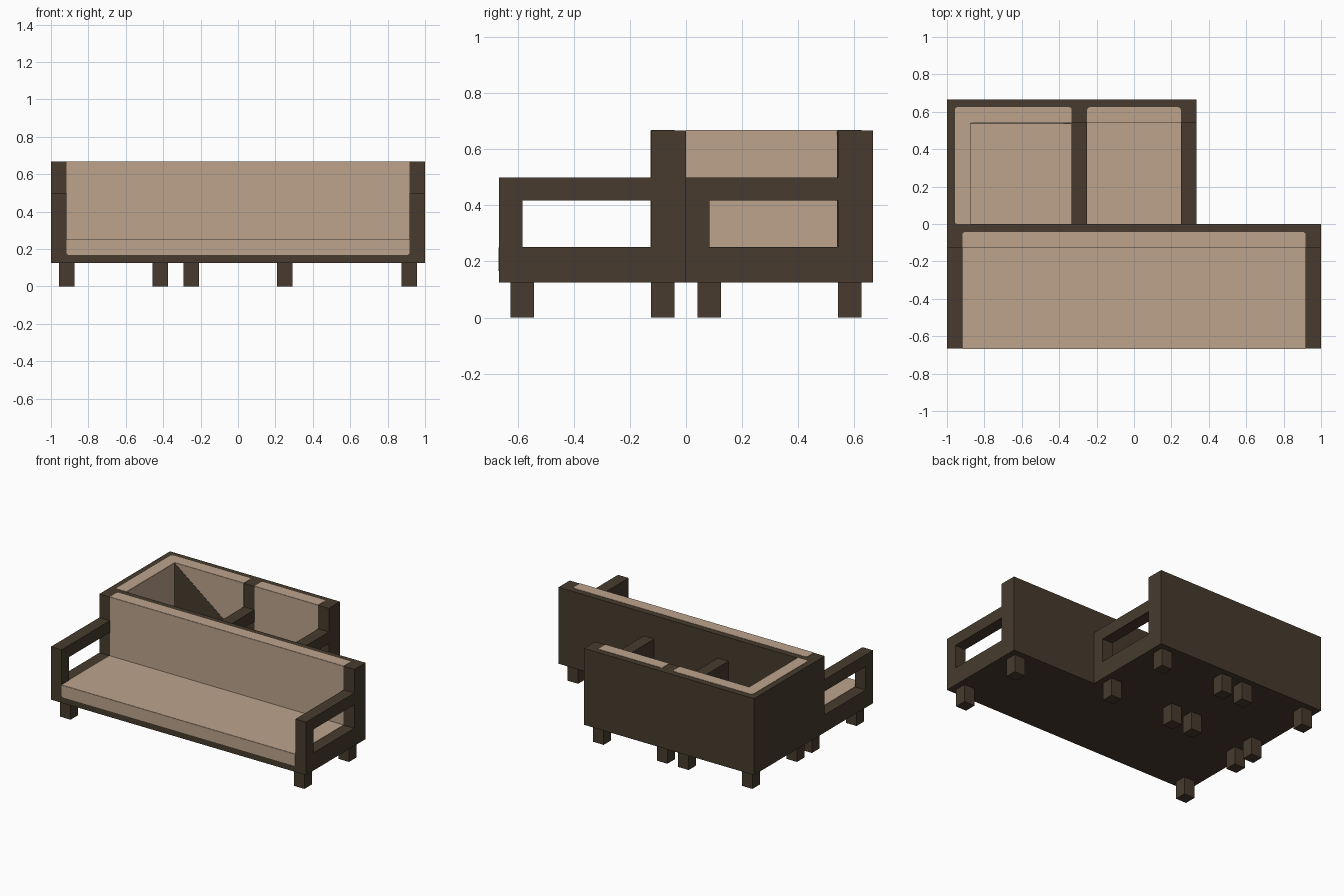
import bpy, bmesh

U = 1 / 12      # module that every dimension is a multiple of
T = 0.025       # half thickness of the upholstery plates, in modules

old = bpy.data.objects.get("Cube")
if old:
    bpy.data.objects.remove(old, do_unlink=True)


def make_material(name, rgb):
    m = bpy.data.materials.new(name)
    m.use_nodes = True
    m.diffuse_color = (*rgb, 1)
    m.node_tree.nodes["Principled BSDF"].inputs["Base Color"].default_value = (*rgb, 1)
    return m


WOOD = make_material("dark brown wood", (0.063, 0.044, 0.027))
FABRIC = make_material("tan fabric", (0.509, 0.371, 0.266))


def finish(name, bm, mat):
    bmesh.ops.recalc_face_normals(bm, faces=bm.faces)
    bmesh.ops.scale(bm, vec=(U, U, U), verts=bm.verts)
    mesh = bpy.data.meshes.new(name)
    bm.to_mesh(mesh)
    bm.free()
    mesh.materials.append(mat)
    obj = bpy.data.objects.new(name, mesh)
    bpy.context.collection.objects.link(obj)
    return obj


def prism(name, points, axis, start, end, mat):
    """Extrude a 2D outline along the x or y axis."""
    bm = bmesh.new()
    place = (lambda p: (start, *p)) if axis == 0 else (lambda p: (p[0], start, p[1]))
    face = bm.faces.new([bm.verts.new(place(p)) for p in points])
    verts = [g for g in bmesh.ops.extrude_face_region(bm, geom=[face])["geom"]
             if isinstance(g, bmesh.types.BMVert)]
    shift = [0, 0, 0]
    shift[axis] = end - start
    bmesh.ops.translate(bm, vec=shift, verts=verts)
    return finish(name, bm, mat)


def box(name, lo, hi, mat, axis=None, rounded=None):
    """Box between two corners; edges along axis that pass the rule are rounded."""
    bm = bmesh.new()
    bmesh.ops.create_cube(bm, size=1)
    for v in bm.verts:
        v.co = [(a + b) / 2 + c * (b - a) for a, b, c in zip(lo, hi, v.co)]
    if rounded:
        edges = []
        for e in bm.edges:
            a, b = (v.co for v in e.verts)
            if abs((a - b)[axis]) > 1e-4 and rounded((a + b) / 2):
                edges.append(e)
        bmesh.ops.bevel(bm, geom=edges, offset=0.17, segments=3,
                        profile=0.5, affect='EDGES')
    return finish(name, bm, mat)


def plate(name, axis, level, lo, hi, rounded=None):
    """Thin fabric plate lying on a surface that faces along axis."""
    lo, hi = list(lo), list(hi)
    lo.insert(axis, level - T)
    hi.insert(axis, level + T)
    return box(name, lo, hi, FABRIC, axis, rounded)


def legs(name, x0, x1, y0, y1):
    for x in (x0 + 0.5, x1 - 1.5):
        for y in (y0 + 0.5, y1 - 1.5):
            box(name + "_leg", (x, y, 0), (x + 1, y + 1, 1.5), WOOD)


def seat_unit(name, x0, x1, y0, arms=True):
    """Seat base, back rest, legs and open arms of one unit facing the front."""
    y1, yb = y0 + 8, y0 + 6.5
    box(name + "_base", (x0, y0, 1.5), (x1, y1, 3), WOOD)
    box(name + "_back", (x0, yb, 3), (x1, y1, 8), WOOD)
    legs(name, x0, x1, y0, y1)
    if not arms:
        return
    outline = [(y0, 3), (y0, 6), (yb, 6), (yb, 5), (y0 + 1, 5), (y0 + 1, 3)]
    for x in (x0, x1 - 1):
        prism(name + "_arm", outline, 0, x, x + 1, WOOD)
    # Upholstery between the arms
    a, b = x0 + 1, x1 - 1
    plate(name + "_seat_cushion", 2, 3, (a, y0), (b, yb))
    plate(name + "_back_cushion", 1, yb, (a, 3), (b, 8))
    plate(name + "_back_top_cushion", 2, 8, (a, yb), (b, y1 - 0.5),
          lambda c: c.y > yb + 0.5)
    plate(name + "_front_cushion", 1, y0, (a, 2), (b, 3), lambda c: c.z < 2.5)


# Long sofa in front, armchair behind it
seat_unit("sofa", -12, 12, -8)
seat_unit("armchair", -4, 4, 0)

# Corner unit with a second back rest along its right side
seat_unit("corner", -12, -4, 0, arms=False)
box("corner_side_back", (-12, 0, 3), (-10.5, 6.5, 8), WOOD)
plate("corner_seat_cushion", 2, 3, (-10.5, 0), (-4, 6.5))
plate("corner_back_cushion", 1, 6.5, (-10.5, 3), (-4, 8))
plate("corner_side_cushion", 0, -10.5, (0, 3), (6.5, 8))
plate("corner_back_top_cushion", 2, 8, (-11.5, 6.5), (-4, 7.5), lambda c: c.y > 7)
plate("corner_side_top_cushion", 2, 8, (-11.5, 0), (-10.5, 6.5),
      lambda c: c.y < 1 and c.x < -11)

# Dark triangular patch on the corner back rest
prism("corner_back_patch", [(-10.5, 3), (-4, 3), (-10.5, 8)], 1,
      6.5 - 2 * T, 6.5, WOOD)
